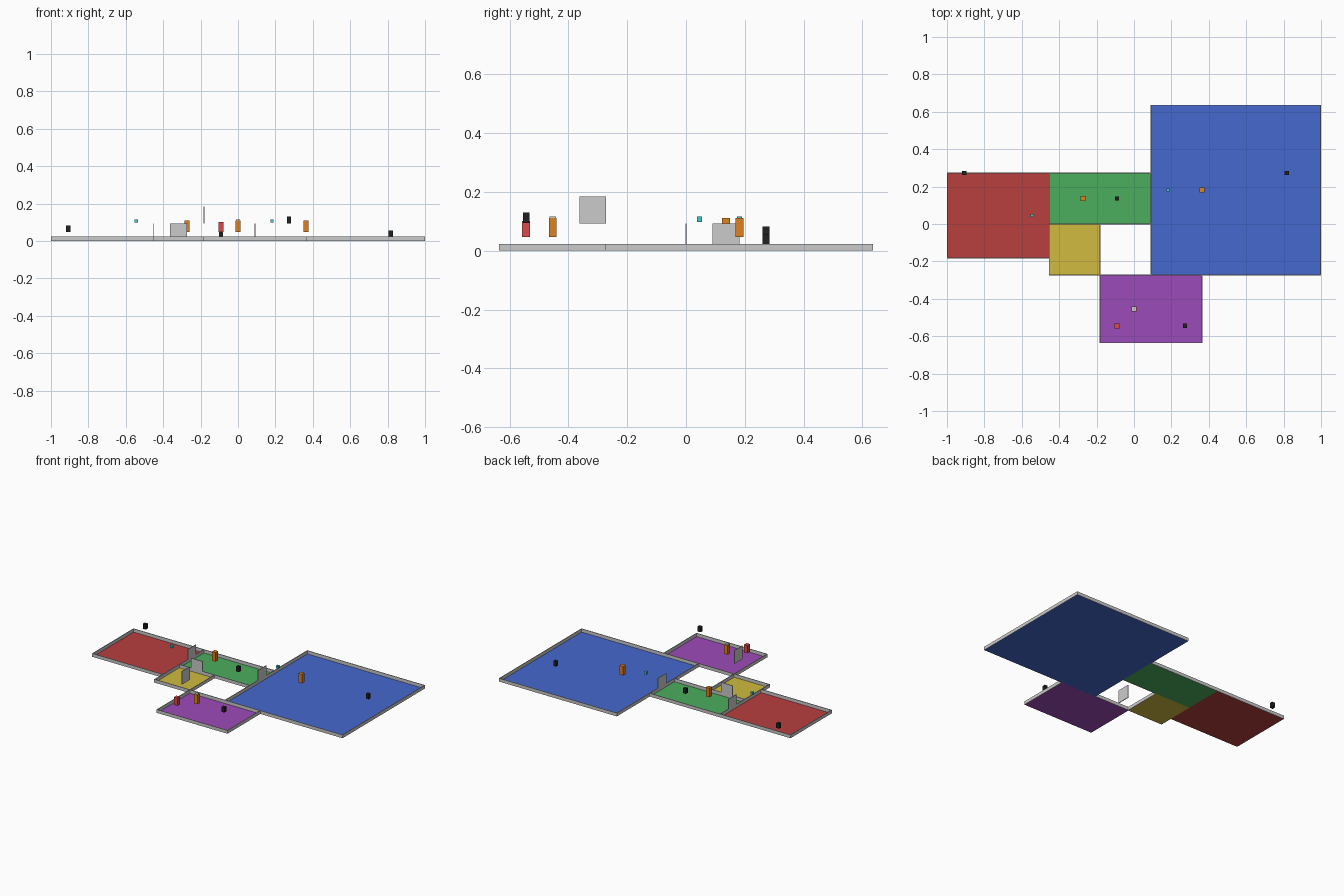
import bpy

if "Cube" in bpy.data.objects:
    bpy.data.objects.remove(bpy.data.objects["Cube"])

U = 2 / 22.05          # one floor-plan cell
T = 0.0045             # wall and door thickness
WALL_H = 0.0235


def material(name, rgb):
    m = bpy.data.materials.new(name)
    m.diffuse_color = (*rgb, 1)
    m.use_nodes = True
    m.node_tree.nodes["Principled BSDF"].inputs["Base Color"].default_value = m.diffuse_color
    return m


ORANGE = material("orange", (0.75, 0.22, 0.015))
RED = material("bright_red", (0.7, 0.07, 0.07))
BLACK = material("black", (0.015, 0.015, 0.015))
CYAN = material("cyan", (0.05, 0.6, 0.65))


def box(name, x, y, z, mat=None):
    """Box from (min, max) ranges on each axis."""
    bpy.ops.mesh.primitive_cube_add(
        size=1, location=[(a + b) / 2 for a, b in (x, y, z)])
    o = bpy.context.object
    o.name = name
    o.scale = [b - a for a, b in (x, y, z)]
    bpy.ops.object.transform_apply(location=False, rotation=False, scale=True)
    if mat:
        o.data.materials.append(mat)
    return o


def block(name, x, y, w, z0, z1, mat=None):
    return box(name, (x - w / 2, x + w / 2), (y - w / 2, y + w / 2), (z0, z1), mat)


def room(name, x0, y0, x1, y1, rgb):
    """Coloured floor sheet with four low walls, in cells."""
    x0, y0, x1, y1 = (v * U for v in (x0, y0, x1, y1))
    bpy.ops.mesh.primitive_plane_add(
        size=1, location=((x0 + x1) / 2, (y0 + y1) / 2, 0))
    floor = bpy.context.object
    floor.name = name + "_floor"
    floor.scale = (x1 - x0, y1 - y0, 1)
    bpy.ops.object.transform_apply(location=False, rotation=False, scale=True)
    floor.data.materials.append(material(name, rgb))
    h, z = T / 2, (0.0005, WALL_H)
    for side, y in (("front", y0), ("back", y1)):
        box(f"{name}_{side}_wall", (x0 - h, x1 + h), (y - h, y + h), z)
    for side, x in (("left", x0), ("right", x1)):
        box(f"{name}_{side}_wall", (x - h, x + h), (y0 + h, y1 - h), z)


# Rooms
room("red_room", -11, -2, -5, 3, (0.48, 0.05, 0.05))
room("green_room", -5, 0, 1, 3, (0.07, 0.42, 0.11))
room("blue_room", 1, -3, 11, 7, (0.06, 0.14, 0.62))
room("yellow_room", -5, -3, -2, 0, (0.63, 0.5, 0.05))
room("purple_room", -2, -7, 4, -3, (0.33, 0.07, 0.48))

# Doors: one cell wide, one of them raised
for name, x, y, z in (("west_door", -5, 1.5, 0), ("east_door", 1, 1.5, 0),
                      ("raised_door", -2, -3.5, 1.02)):
    box(name, (x * U - T / 2, x * U + T / 2), ((y - .5) * U, (y + .5) * U),
        (z * U + 0.001, (z + 1.02) * U))
box("south_door", (-4 * U, -3 * U), (-T / 2, T / 2), (0.001, 1.02 * U))

# Standing figures
for i, (x, y) in enumerate(((0, -5), (-3, 1.5), (4, 2))):
    block(f"orange_figure_{i}", x * U, y * U, 0.027, 0.047, 0.111, ORANGE)
block("red_figure", -U, -6 * U, 0.027, 0.047, 0.101, RED)
block("figure_cap", 0, -5 * U, 0.021, 0.097, 0.116)

# Black canisters at different heights
for i, (x, y, z) in enumerate(((-10, 3, 0.048), (9, 3, 0.021),
                               (-1, 1.5, 0.021), (3, -6, 0.095))):
    block(f"canister_{i}", x * U, y * U, 0.0225, z, z + 0.035, BLACK)

# Floating cyan items
for i, (x, y) in enumerate(((-6, 0.5), (2, 2))):
    block(f"cyan_item_{i}", x * U, y * U, 0.017, 0.098, 0.116, CYAN)
